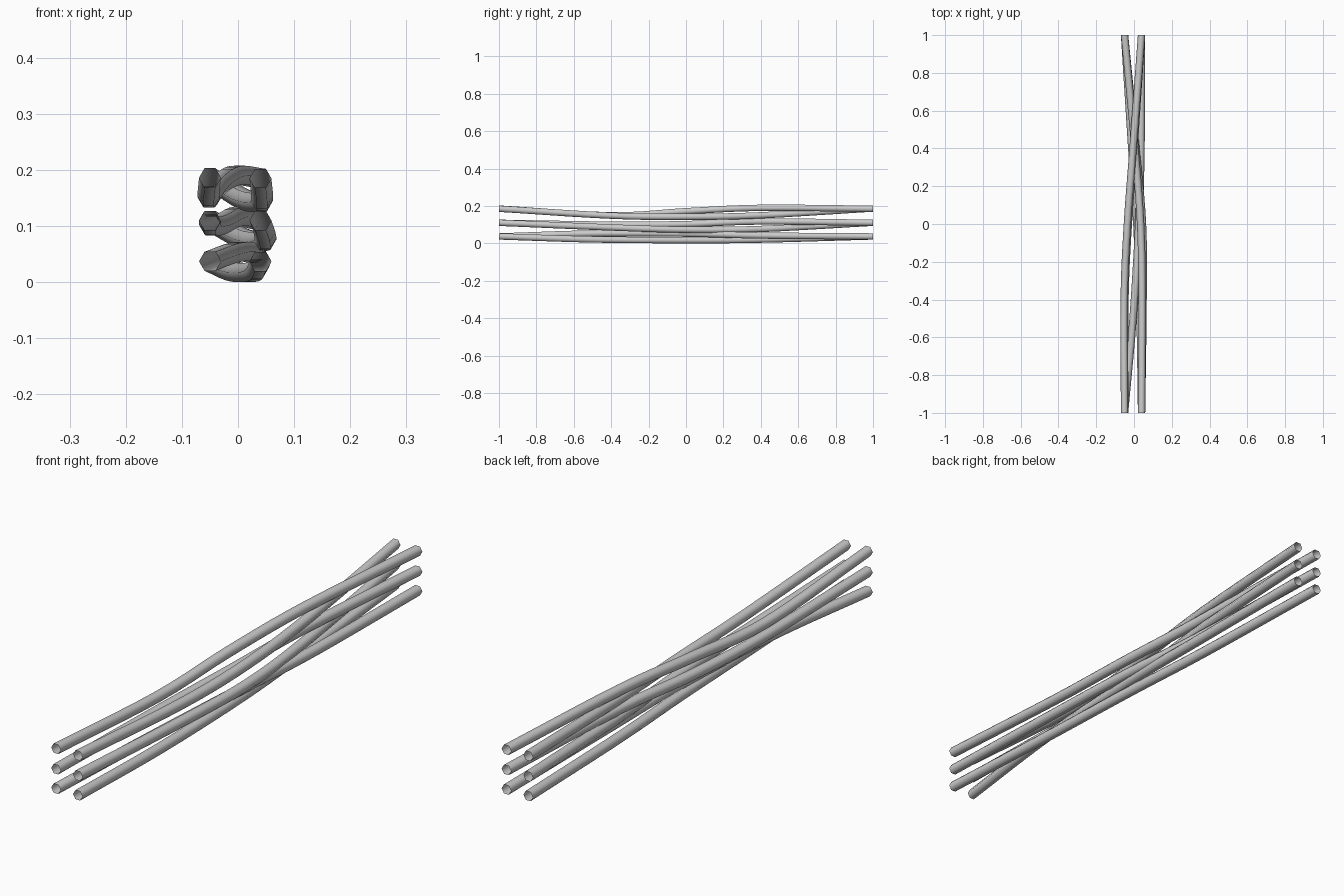
import bpy, bmesh, math
from mathutils import Vector

if "Cube" in bpy.data.objects:
    bpy.data.objects.remove(bpy.data.objects["Cube"])

R, SIDES, STEPS = 0.0195, 6, 5


def smooth_path(pts):
    # Catmull-Rom curve through the control points
    p = [Vector(q) for q in pts]
    p = [2 * p[0] - p[1]] + p + [2 * p[-1] - p[-2]]
    out = []
    for i in range(1, len(p) - 2):
        a, b, c, d = p[i - 1:i + 3]
        for s in range(STEPS):
            t = s / STEPS
            out.append(0.5 * (2 * b + (c - a) * t + (2 * a - 5 * b + 4 * c - d) * t * t
                              + (3 * b - a - 3 * c + d) * t ** 3))
    return out + [p[-2]]


def cable(name, pts):
    # open-ended six-sided tube, rings square to y
    bm = bmesh.new()
    rings = []
    for c in smooth_path(pts):
        rings.append([bm.verts.new(c + Vector((R * math.cos(k * math.tau / SIDES), 0,
                                               R * math.sin(k * math.tau / SIDES))))
                      for k in range(SIDES)])
    for a, b in zip(rings, rings[1:]):
        for k in range(SIDES):
            n = (k + 1) % SIDES
            bm.faces.new((a[k], a[n], b[n], b[k]))
    bmesh.ops.recalc_face_normals(bm, faces=bm.faces)
    for f in bm.faces:
        f.smooth = True
    me = bpy.data.meshes.new(name)
    bm.to_mesh(me)
    bm.free()
    bpy.context.collection.objects.link(bpy.data.objects.new(name, me))


# top pair, crossing sides towards the back
cable("top_cable_over", [(-.05, -1, .186), (-.052, -.4, .15), (-.035, 0, .172),
                         (-.005, .4, .19), (.04, 1, .185)])
cable("top_cable_under", [(.04, -1, .185), (.043, -.4, .148), (.035, 0, .142),
                          (.005, .4, .15), (-.05, 1, .186)])
# middle pair
cable("middle_cable_over", [(-.05, -1, .11), (-.048, -.4, .1), (-.03, 0, .103),
                            (0, .4, .117), (.04, 1, .11)])
cable("middle_cable_under", [(.04, -1, .11), (.048, -.4, .085), (.045, 0, .073),
                             (.01, .4, .077), (-.05, 1, .11)])
# bottom pair, crossing sides towards the front
cable("bottom_cable_over", [(-.05, -1, .037), (-.005, -.5, .053), (.025, 0, .052),
                            (.037, .4, .042), (.04, 1, .037)])
cable("bottom_cable_under", [(.04, -1, .037), (.032, -.5, .021), (.015, 0, .017),
                             (-.012, .4, .02), (-.05, 1, .037)])
